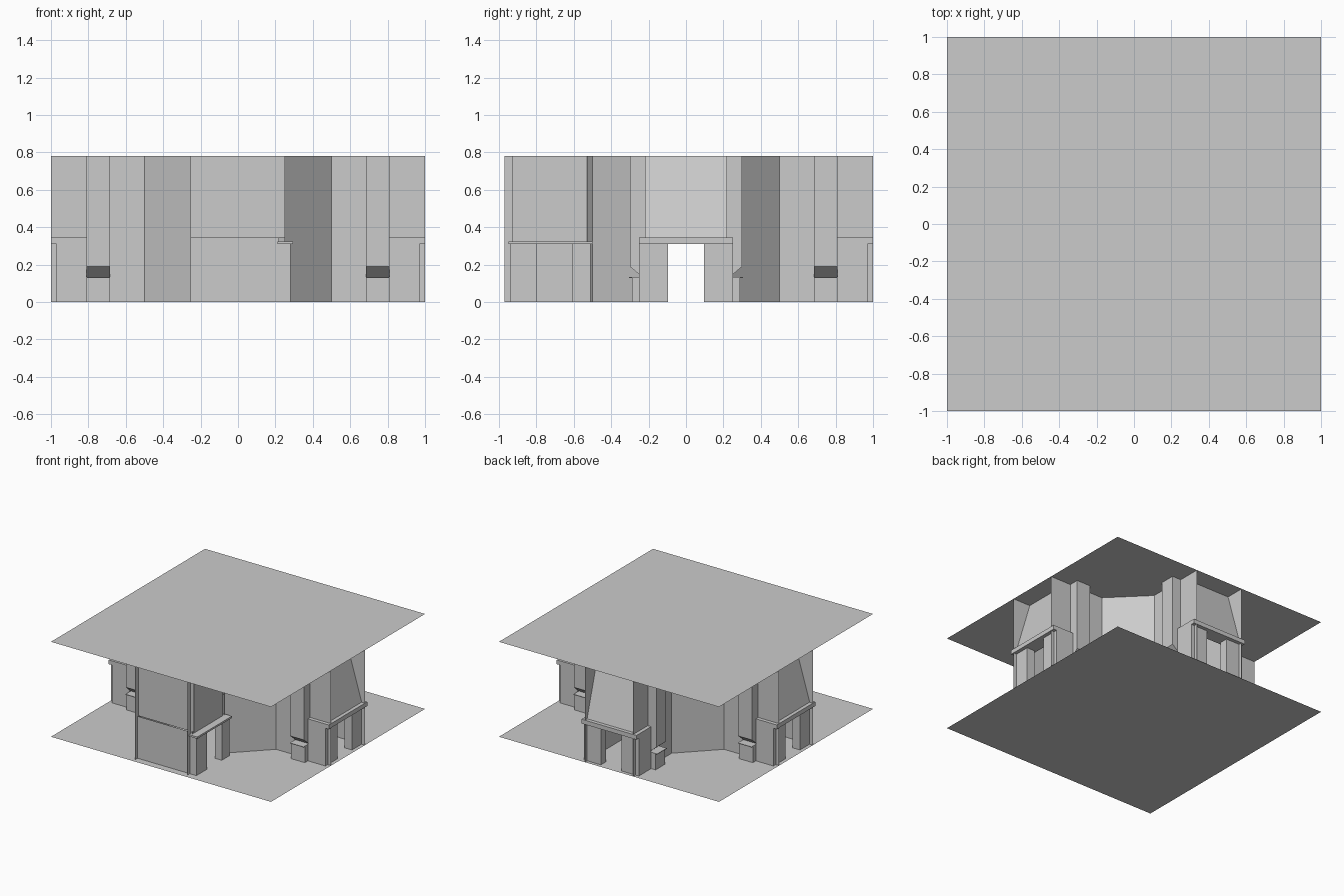
import bpy, math
from mathutils import Matrix, Vector

if "Cube" in bpy.data.objects:
    bpy.data.objects.remove(bpy.data.objects["Cube"])

H = 0.78      # ceiling height
LOW = 0.31    # doorway height
TOP = 0.345   # top of mantel


def make(name, verts, faces, angle=0, flip=False):
    m = Matrix.Rotation(math.radians(angle), 4, 'Z')
    pts = [m @ Vector((x, -y if flip else y, z)) for x, y, z in verts]
    if flip:
        faces = [tuple(reversed(f)) for f in faces]
    me = bpy.data.meshes.new(name)
    me.from_pydata(pts, [], faces)
    ob = bpy.data.objects.new(name, me)
    bpy.context.collection.objects.link(ob)
    return ob


def wall(name, path, z0=0, z1=H, angle=0, flip=False):
    """Thin upright sheet following a floor path."""
    n = len(path)
    v = [(x, y, z) for z in (z0, z1) for x, y in path]
    f = [(i, i + 1, n + i + 1, n + i) for i in range(n - 1)]
    return make(name, v, f, angle, flip)


def box(name, x0, x1, y0, y1, z0, z1, angle=0, flip=False):
    v = [(x, y, z) for z in (z0, z1) for x, y in ((x0, y0), (x1, y0), (x1, y1), (x0, y1))]
    f = [(3, 2, 1, 0), (4, 5, 6, 7)] + [(i, (i + 1) % 4, (i + 1) % 4 + 4, i + 4) for i in range(4)]
    return make(name, v, f, angle, flip)


# Floor and ceiling sheets
for name, z in (("floor", 0), ("ceiling", H)):
    make(name, [(-1, -1, z), (1, -1, z), (1, 1, z), (-1, 1, z)], [(0, 1, 2, 3)])

# Diagonal walls of the central octagon
for i in range(4):
    wall("diagonal_wall", [(0.5, 0.22), (0.22, 0.5)], angle=90 * i)

# Three equal bays, each with a doorway under a sloping hood
niche = [(0.22, 0), (0.29, 0), (0.29, 0.13), (0.305, 0.13), (0.305, 0.135),
         (0.235, 0.135), (0.30, 0.19), (0.30, H)]
for a in (0, 90, 180):
    for flip in (False, True):
        wall("bay_side_wall", [(0.5, 0.22), (1.0, 0.22)], angle=a, flip=flip)

        # Pier with a low slanted niche and ledge
        u0, u1, n = 0.685, 0.81, len(niche)
        v = [(u, y, z) for u in (u0, u1) for y, z in niche + [(0.22, H)]]
        k = n + 1
        f = [(i, i + 1, k + i + 1, k + i) for i in range(n - 1)]
        f += [tuple(range(k)), tuple(reversed(range(k, 2 * k)))]
        make("niche_pier", v, f, a, flip)

        # Door jambs
        box("door_jamb", 0.90, 0.97, 0.095, 0.25, 0, LOW, a, flip)
        wall("jamb_side", [(0.81, 0.25), (0.97, 0.25)], 0, LOW, a, flip)

    # Mantel and sloping hood
    box("mantel", 0.88, 1.0, -0.25, 0.25, LOW, TOP, a)
    for s in (False, True):
        box("mantel_return", 0.81, 0.88, 0.22, 0.25, LOW, TOP, a, s)
    make("sloping_hood", [(0.97, -0.22, TOP), (0.97, 0.22, TOP),
                          (0.84, 0.22, H), (0.84, -0.22, H)], [(0, 1, 2, 3)], a)

# Front bay: closed end wall, doorway in its right side
wall("front_bay_left_wall", [(-0.22, -0.5), (-0.255, -0.53), (-0.255, -0.97)])
wall("front_panel_lower", [(-0.255, -0.94), (0.22, -0.94)], 0, TOP)
wall("front_panel_upper", [(-0.255, -0.93), (0.25, -0.93)], TOP, H)
wall("front_bay_right_wall", [(0.22, -0.5), (0.25, -0.53)])
wall("front_bay_right_upper", [(0.235, -0.53), (0.235, -0.93)], LOW, H)
wall("front_bay_end_strip", [(0.22, -0.97), (0.22, -0.93)])
for y0, y1 in ((-0.94, -0.80), (-0.61, -0.51)):
    box("side_door_jamb", 0.22, 0.28, y0, y1, 0, LOW)
box("side_mantel", 0.21, 0.295, -0.95, -0.5, LOW, LOW + 0.015)
